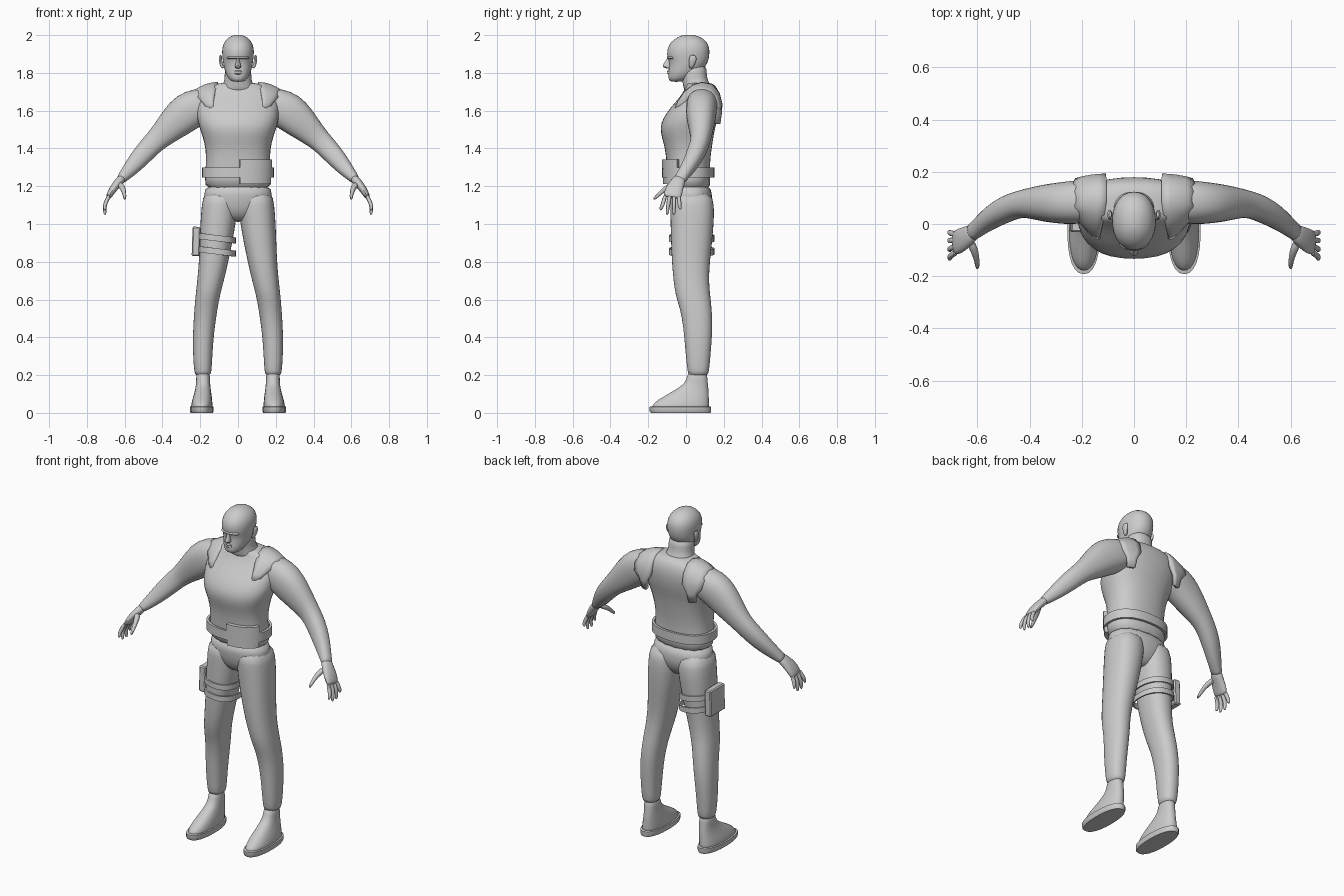
import bpy, bmesh, math
from mathutils import Vector as V

grey = bpy.data.materials.new("light_grey")
grey.diffuse_color = (0.6, 0.6, 0.6, 1)


def finish(name, bm, subdiv=1, mirror=False, angle=50):
    bmesh.ops.recalc_face_normals(bm, faces=bm.faces)
    me = bpy.data.meshes.new(name)
    bm.to_mesh(me)
    bm.free()
    me.materials.append(grey)
    ob = bpy.data.objects.new(name, me)
    bpy.context.collection.objects.link(ob)
    bpy.ops.object.select_all(action='DESELECT')
    bpy.context.view_layer.objects.active = ob
    ob.select_set(True)
    bpy.ops.object.shade_smooth_by_angle(angle=math.radians(angle))
    if subdiv:
        m = ob.modifiers.new("smooth", 'SUBSURF')
        m.levels = m.render_levels = subdiv
    if mirror:
        ob.modifiers.new("mirror", 'MIRROR')
    return ob


def loft(name, rings, n=16, power=2.3, **kw):
    """Skin rings of (centre, half axis u, half axis v)."""
    bm = bmesh.new()
    loops = []
    for c, u, v in rings:
        loop = []
        for i in range(n):
            a = 2 * math.pi * i / n
            ca, sa = math.cos(a), math.sin(a)
            p, q = (math.copysign(abs(t) ** (2 / power), t) for t in (ca, sa))
            loop.append(bm.verts.new(V(c) + V(u) * p + V(v) * q))
        loops.append(loop)
    for a, b in zip(loops, loops[1:]):
        for i in range(n):
            bm.faces.new((a[i], a[(i + 1) % n], b[(i + 1) % n], b[i]))
    bm.faces.new(loops[0])
    bm.faces.new(loops[-1])
    return finish(name, bm, **kw)


def stack(name, rows, **kw):
    """Horizontal rings from rows of (z, x min, x max, y front, y back)."""
    return loft(name, [(((a + b) / 2, (f + k) / 2, z), ((b - a) / 2, 0, 0),
                        (0, (k - f) / 2, 0)) for z, a, b, f, k in rows], **kw)


def limb(name, pts, side=(0, 1, 0), **kw):
    """Rings square to a path of (x, y, z, width along side, thickness)."""
    rings = []
    for i, (x, y, z, w, t) in enumerate(pts):
        d = V(pts[min(i + 1, len(pts) - 1)][:3]) - V(pts[max(i - 1, 0)][:3])
        d.normalize()
        s = V(side)
        s = (s - d * s.dot(d)).normalized()
        rings.append(((x, y, z), s * w, d.cross(s) * t))
    return loft(name, rings, **kw)


def sym(rows):
    return [(z, -w, w, f, k) for z, w, f, k in rows]


def box(name, c, size, bevel=0.006, rot=0):
    bm = bmesh.new()
    bmesh.ops.create_cube(bm, size=1)
    for v in bm.verts:
        v.co = V((v.co.x * size[0], v.co.y * size[1], v.co.z * size[2]))
    bmesh.ops.bevel(bm, geom=bm.edges[:], offset=bevel, segments=1, affect='EDGES')
    ob = finish(name, bm, 0, angle=30)
    ob.location = c
    ob.rotation_euler.y = rot
    return ob


def band(name, c, rx, ry, z0, z1, a0=0, a1=360, thick=0.014, tilt=0, n=32):
    """Flat strap along an elliptical arc, angles in degrees from +x."""
    bm = bmesh.new()
    full = a1 - a0 >= 360
    cols = []
    for i in range(n if full else n + 1):
        a = math.radians(a0 + (a1 - a0) * i / n)
        ca, sa = (math.copysign(abs(t) ** 0.87, t) for t in (math.cos(a), math.sin(a)))
        cols.append([bm.verts.new((c[0] + (rx + o) * ca, c[1] + (ry + o) * sa,
                                   z + tilt * ca))
                     for o, z in ((0, z0), (thick, z0), (thick, z1), (0, z1))])
    for i in range(n):
        p, q = cols[i], cols[(i + 1) % len(cols)]
        for j in range(4):
            bm.faces.new((p[j], p[(j + 1) % 4], q[(j + 1) % 4], q[j]))
    if not full:
        bm.faces.new(cols[0])
        bm.faces.new(cols[-1])
    return finish(name, bm, 0, angle=35)


# Torso and neck
stack("torso", sym([
    (1.17, .180, -.09, .135), (1.24, .180, -.10, .13), (1.32, .172, -.105, .128),
    (1.40, .174, -.112, .138), (1.46, .190, -.132, .148), (1.51, .208, -.140, .157),
    (1.56, .222, -.126, .172), (1.62, .226, -.082, .182), (1.67, .220, -.035, .182),
    (1.71, .200, -.010, .172), (1.735, .145, .0, .155), (1.75, .085, -.005, .130)]),
    power=2.4)
stack("neck", sym([(1.68, .11, -.01, .15), (1.73, .085, -.015, .135), (1.76, .073, -.022, .115),
                   (1.80, .071, -.03, .11), (1.85, .07, -.03, .11)]))

# Head, nose, brow and ears
stack("head", sym([
    (1.752, .030, -.085, -.02), (1.768, .050, -.094, .02), (1.795, .066, -.096, .065),
    (1.825, .075, -.093, .10), (1.855, .081, -.090, .117), (1.880, .084, -.101, .124),
    (1.915, .087, -.104, .128), (1.95, .082, -.093, .122), (1.980, .062, -.064, .098),
    (1.997, .034, -.03, .06), (2.002, .012, -.005, .03)]), power=2.15)
stack("nose", sym([(1.822, .012, -.105, -.07), (1.830, .019, -.122, -.07),
                   (1.838, .017, -.130, -.07), (1.86, .010, -.110, -.07),
                   (1.885, .008, -.100, -.07)]), n=8)
stack("brow", sym([(1.868, .055, -.085, -.03), (1.878, .062, -.106, -.03),
                   (1.892, .058, -.101, -.03)]))
stack("lips", sym([(1.790, .018, -.094, -.06), (1.797, .024, -.103, -.06),
                   (1.803, .022, -.097, -.06), (1.809, .022, -.104, -.06),
                   (1.815, .014, -.094, -.06)]), n=12)
limb("ear", [(.078, .025, 1.825, .008, .006), (.086, .028, 1.835, .013, .009),
             (.092, .034, 1.860, .020, .009), (.095, .037, 1.882, .021, .009),
             (.090, .037, 1.895, .012, .006)], n=10, mirror=True)

# Hips and legs
stack("hips", sym([(1.22, .178, -.095, .13), (1.15, .186, -.09, .142), (1.09, .175, -.083, .140),
                   (1.04, .11, -.06, .11), (1.01, .05, -.02, .08)]))
stack("leg", [
    (1.18, .0, .182, -.085, .135), (1.10, .0, .194, -.086, .152), (1.02, .008, .200, -.084, .150),
    (.92, .025, .204, -.082, .142), (.80, .050, .208, -.077, .128), (.70, .073, .217, -.068, .122),
    (.62, .095, .226, -.057, .130), (.55, .108, .232, -.032, .138), (.46, .121, .238, -.016, .142),
    (.38, .130, .240, -.009, .137), (.28, .136, .238, .0, .129), (.215, .140, .232, .008, .122),
    (.195, .146, .226, .014, .116)], mirror=True)

# Boots with separate soles
stack("boot", [
    (.23, .150, .222, .012, .112), (.17, .147, .222, .0, .115), (.145, .146, .224, -.022, .118),
    (.12, .143, .228, -.062, .121), (.09, .138, .237, -.115, .123), (.06, .135, .246, -.165, .124),
    (.035, .134, .250, -.184, .125), (.02, .135, .249, -.184, .124)], mirror=True)
stack("sole", [(0, .134, .250, -.186, .130), (.008, .130, .255, -.192, .133),
               (.032, .130, .255, -.192, .133), (.034, .134, .250, -.186, .130)],
      n=24, subdiv=0, mirror=True)

# Arms
limb("arm", [
    (.12, .088, 1.645, .075, .075), (.20, .085, 1.628, .086, .098), (.27, .08, 1.595, .083, .106),
    (.33, .08, 1.540, .074, .092), (.385, .08, 1.488, .062, .074), (.435, .077, 1.441, .052, .060),
    (.48, .062, 1.395, .051, .057), (.53, .035, 1.338, .046, .051), (.575, .003, 1.285, .037, .040),
    (.612, -.027, 1.245, .033, .028), (.625, -.036, 1.23, .033, .024)], mirror=True)

# Hands: palm, four fingers and thumb
limb("palm", [(.605, -.022, 1.252, .031, .024), (.635, -.046, 1.218, .040, .024),
              (.662, -.062, 1.185, .049, .021), (.682, -.072, 1.150, .049, .017),
              (.687, -.074, 1.138, .044, .012)], n=12, mirror=True)
tips = [(-.108, -.134, 1.072), (-.085, -.100, 1.048), (-.062, -.064, 1.048), (-.040, -.030, 1.075)]
for i, (y0, y1, z1) in enumerate(tips):
    limb("finger_%d" % (i + 1), [
        (.680, y0, 1.155, .012, .012), (.697, y0 * .6 + y1 * .4, 1.122, .012, .012),
        (.707, y0 * .3 + y1 * .7, 1.094, .011, .011), (.705, y1, z1 + .01, .009, .009),
        (.703, y1, z1, .005, .005)], n=8, mirror=True)
limb("thumb", [(.630, -.060, 1.215, .018, .016), (.612, -.098, 1.195, .017, .016),
               (.603, -.130, 1.170, .012, .012), (.600, -.156, 1.145, .010, .010),
               (.599, -.172, 1.130, .006, .006)], side=(1, 0, 0), n=8, mirror=True)

# Shoulder pads: tapered plates wrapped over the shoulders
bm = bmesh.new()
rows = [(-.062, 1.612, .130, .168), (-.045, 1.650, .130, .182), (-.012, 1.700, .122, .212),
        (.035, 1.738, .112, .232), (.085, 1.752, .106, .236), (.140, 1.742, .106, .236),
        (.178, 1.695, .106, .232), (.193, 1.635, .108, .226), (.190, 1.585, .135, .195),
        (.182, 1.530, .142, .185)]
grid = []
for y, z, a, b in rows:
    line = []
    for j in range(5):
        t = j / 4
        top = max(0, (z - 1.6) / .15)
        line.append(bm.verts.new((a + (b - a) * t, y + (.02 if y < .08 else -.018) * t * t,
                                  z - .045 * top * t * t)))
    grid.append(line)
for p, q in zip(grid, grid[1:]):
    for j in range(4):
        bm.faces.new((p[j], p[j + 1], q[j + 1], q[j]))
pad = finish("shoulder_pad", bm, 0, True)
thick = pad.modifiers.new("thickness", 'SOLIDIFY')
thick.thickness = 0.022
thick.offset = -1

# Belt and front pouch
band("belt", (0, .012), .176, .124, 1.245, 1.30)
for nm, z0, z1, t in (("pouch_body", 1.212, 1.30, .026), ("pouch_flap", 1.295, 1.342, .032)):
    band(nm, (0, .012), .160, .108, z0, z1, 272, 338, t, n=12)

# Thigh straps and side case
for nm, z in (("upper_strap", .925), ("lower_strap", .855)):
    band(nm, (-.113, .030), .094, .112, z - .016, z + .016, thick=.008, tilt=-.012)
box("thigh_case", (-.222, .04, .908), (.042, .14, .155), rot=.03)
